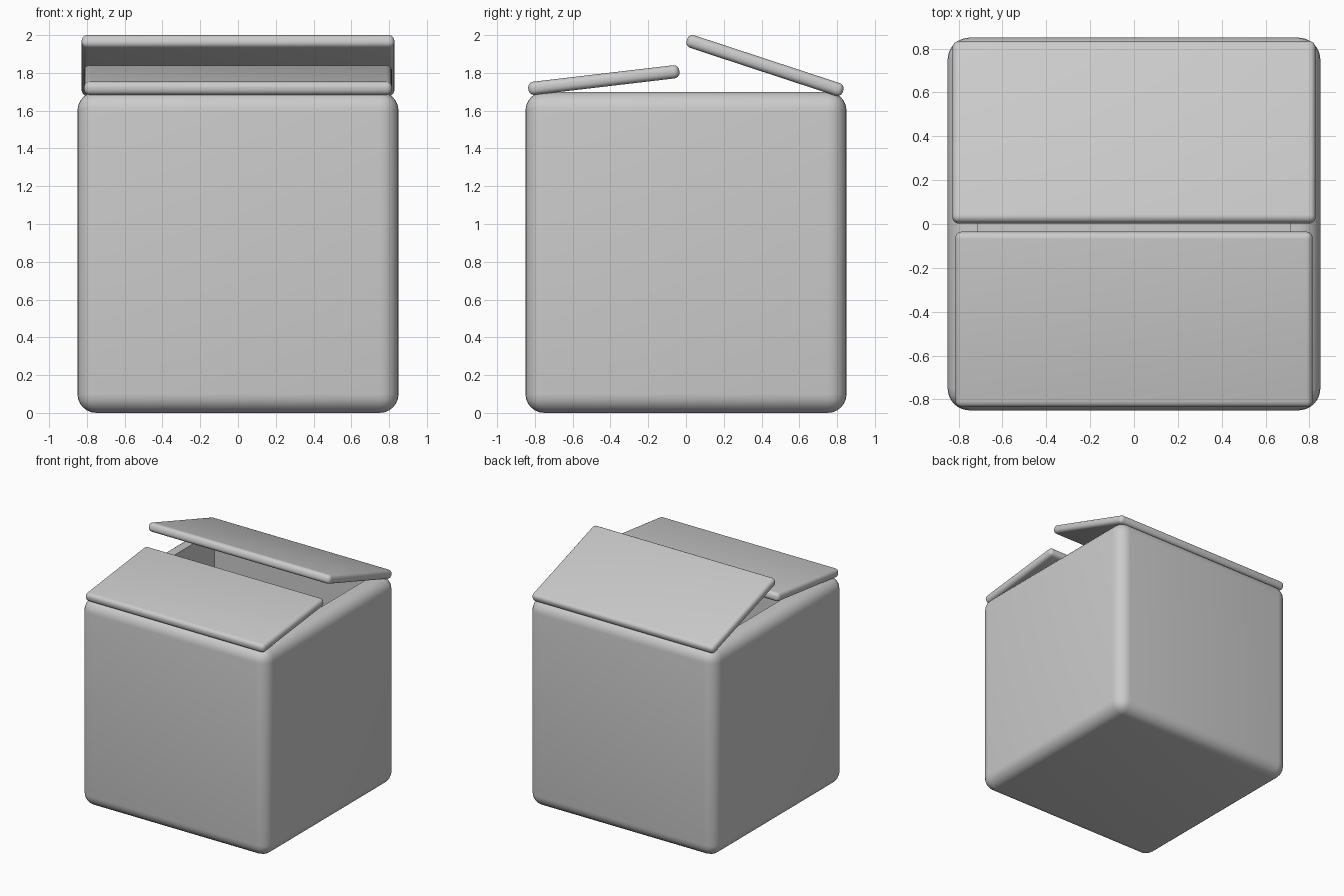
import bpy, bmesh, math
from mathutils import Vector, Matrix

if "Cube" in bpy.data.objects:
    bpy.data.objects.remove(bpy.data.objects["Cube"])


def rounded_box(bm, size, radius, segments):
    bmesh.ops.create_cube(bm, size=1, matrix=Matrix.Diagonal((*size, 1)))
    bmesh.ops.bevel(bm, geom=bm.edges[:], offset=radius, segments=segments,
                    profile=0.5, affect='EDGES')


def finish(bm, name, location, tilt=0):
    bmesh.ops.recalc_face_normals(bm, faces=bm.faces[:])
    mesh = bpy.data.meshes.new(name)
    bm.to_mesh(mesh)
    bm.free()
    obj = bpy.data.objects.new(name, mesh)
    bpy.context.collection.objects.link(obj)
    obj.location = location
    obj.rotation_euler.x = math.radians(tilt)
    bpy.ops.object.select_all(action='DESELECT')
    obj.select_set(True)
    bpy.context.view_layer.objects.active = obj
    bpy.ops.object.shade_smooth_by_angle(angle=math.radians(35))
    return obj


# Hollow box: rounded block whose flat top is inset and sunk to the floor
bm = bmesh.new()
rounded_box(bm, (1.70, 1.70, 1.70), 0.10, 6)
bm.normal_update()
top = max((f for f in bm.faces if f.normal.z > 0.99), key=lambda f: f.calc_area())
bmesh.ops.inset_region(bm, faces=[top], thickness=0.055)
rim_loop = bmesh.ops.extrude_discrete_faces(bm, faces=[top])
bmesh.ops.translate(bm, verts=rim_loop["faces"][0].verts[:], vec=Vector((0, 0, -1.55)))
finish(bm, "box_body", (0, 0, 0.85))

# Two tilted lid flaps: name, width, length, centre y, centre z, tilt
for name, width, length, y, z, tilt in (
        ("front_flap", 1.63, 0.805, -0.435, 1.762, 6.7),
        ("back_flap", 1.656, 0.87, 0.418, 1.839, -18.2)):
    bm = bmesh.new()
    rounded_box(bm, (width, length, 0.07), 0.03, 5)
    finish(bm, name, (0, y, z), tilt)
